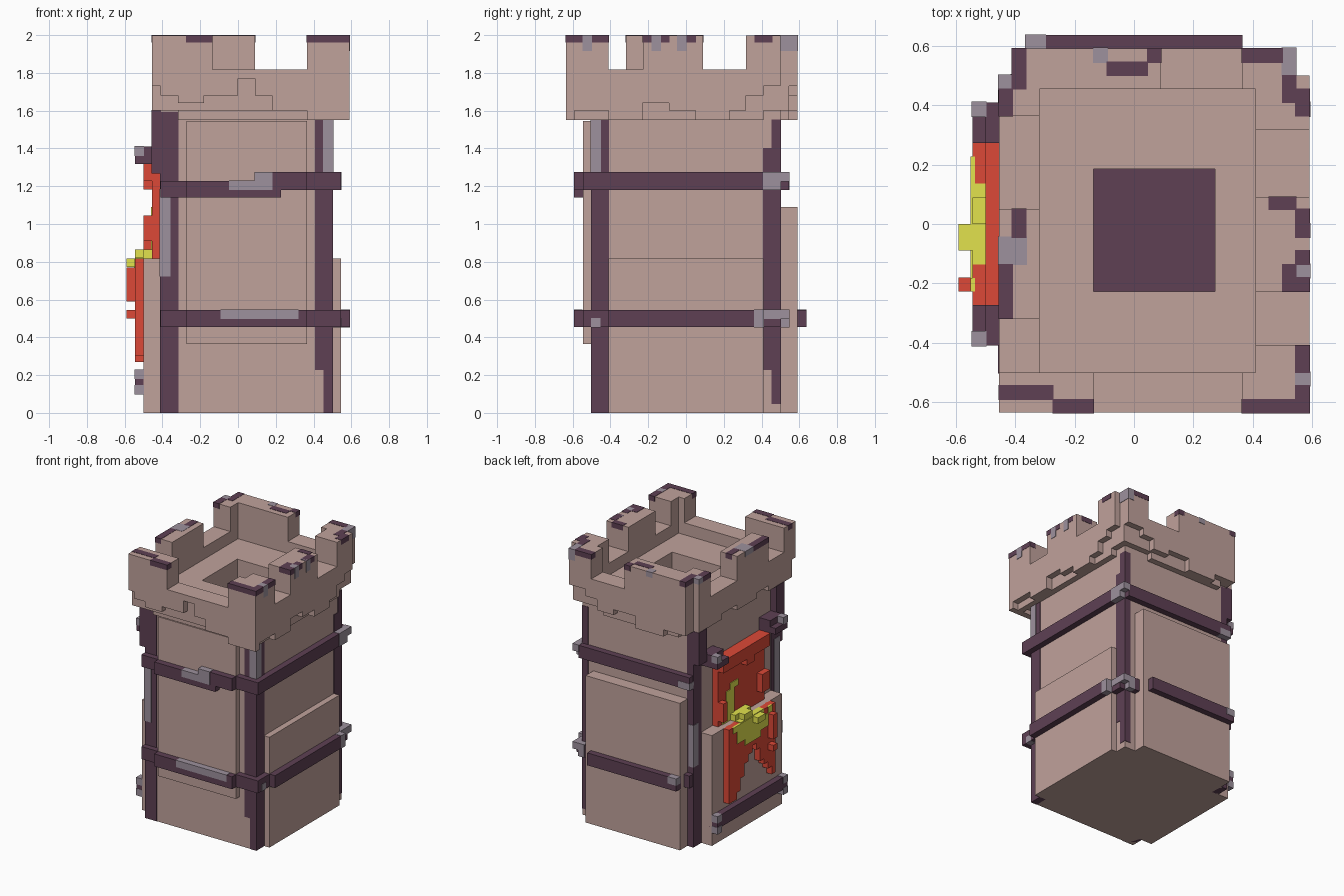
import bpy, bmesh, math

V = 1 / 22  # size of one block


def mat(name, c):
    m = bpy.data.materials.new(name)
    m.diffuse_color = (*c, 1)
    return m


STONE = mat("pale_stone", (0.53, 0.36, 0.33))
WOOD = mat("dark_plum", (0.112, 0.051, 0.088))
GREY = mat("worn_grey", (0.34, 0.285, 0.34))
RED = mat("banner_red", (0.72, 0.066, 0.038))
YELLOW = mat("emblem_yellow", (0.76, 0.76, 0.075))


def boxes(name, material, items, grow=0.0):
    """One object from boxes given as (x0, x1, y0, y1, z0, z1)."""
    bm = bmesh.new()
    for x0, x1, y0, y1, z0, z1 in items:
        r = bmesh.ops.create_cube(bm, size=1)
        for v in r["verts"]:
            v.co.x = x0 - grow if v.co.x < 0 else x1 + grow
            v.co.y = y0 - grow if v.co.y < 0 else y1 + grow
            v.co.z = max(0, z0 - grow) if v.co.z < 0 else min(2, z1 + grow)
    me = bpy.data.meshes.new(name)
    bm.to_mesh(me)
    bm.free()
    me.materials.append(material)
    ob = bpy.data.objects.new(name, me)
    bpy.context.collection.objects.link(ob)
    return ob


# tower body and raised wall panels
boxes("tower_body", STONE, [(-.41, .5, -.5, .5, 0, 1.45)])
boxes("wall_panels", STONE, [
    (-.273, .364, -.545, -.49, .364, 1.545),
    (.49, .545, -.41, .41, 0, .818),
    (-.364, .41, .49, .591, 0, 1.09),
    (-.5, -.40, -.41, .41, 0, .818)])

# corner posts
boxes("corner_posts", WOOD, [
    (-.41, -.318, -.5, -.455, 0, 1.59),
    (-.41, -.364, -.5, -.41, 0, 1.59),
    (.455, .5, -.5, -.41, 0, 1.55),
    (.41, .5, -.5, -.455, .23, 1.55),
    (.455, .5, .455, .5, .05, 1.55),
    (.455, .5, .41, .5, .23, 1.4),
    (-.41, -.364, .41, .5, 0, 1.59),
    (-.455, -.41, .41, .5, 1.36, 1.6),
    (-.455, -.41, -.5, -.41, 1.27, 1.6)], .003)
boxes("post_wear", GREY, [
    (-.41, -.364, -.5, -.45, .727, 1.18),
    (.455, .5, -.5, -.455, 1.27, 1.55),
    (-.41, -.38, .455, .5, .6, .9)], .006)

# horizontal bands round the tower
boxes("bands", WOOD, [
    (-.273, .227, -.591, -.5, 1.14, 1.227),
    (-.41, -.273, -.545, -.5, 1.14, 1.227),
    (.18, .364, -.591, -.5, 1.182, 1.273),
    (.364, .545, -.545, -.5, 1.182, 1.273),
    (.5, .545, -.5, .5, 1.182, 1.273),
    (-.41, .5, .5, .545, 1.182, 1.273),
    (-.273, .364, -.591, -.5, .455, .545),
    (-.41, .545, -.545, -.5, .455, .545),
    (.5, .591, -.41, .41, .455, .545),
    (.5, .545, -.5, .5, .455, .545),
    (-.364, .364, .58, .636, .455, .545),
    (-.41, .5, .5, .545, .455, .545)], .001)
boxes("band_wear", GREY, [
    (-.045, .18, -.591, -.55, 1.182, 1.227),
    (.09, .18, -.591, -.55, 1.227, 1.273),
    (-.09, .318, -.591, -.55, .5, .545),
    (.5, .545, .41, .5, 1.182, 1.273),
    (.5, .545, .5, .545, 1.227, 1.273),
    (.5, .545, -.5, -.455, .455, .5),
    (.545, .591, .364, .41, .455, .545),
    (.5, .545, .41, .545, .5, .545),
    (.455, .5, .5, .545, .455, .545),
    (-.41, -.32, .5, .545, 1.182, 1.227),
    (-.364, -.30, .591, .636, .5, .545)], .003)

# crown: core round the stair well, then the parapet ring
wx0, wx1, wy0, wy1 = -.136, .273, -.227, .186


def ring(ox0, ox1, oy0, oy1, ix0, ix1, iy0, iy1, z0, z1):
    return [(ox0, ox1, oy0, iy0, z0, z1), (ox0, ox1, iy1, oy1, z0, z1),
            (ox0, ix0, iy0, iy1, z0, z1), (ix1, ox1, iy0, iy1, z0, z1)]


boxes("crown_core", STONE,
      ring(-.41, .5, -.5, .5, wx0, wx1, wy0, wy1, 1.45, 1.73))
boxes("stair_well_floor", WOOD, [(wx0, wx1, wy0, wy1, 1.44, 1.46)])
boxes("parapet", STONE,
      ring(-.41, .545, -.591, .545, -.318, .41, -.5, .455, 1.6, 1.818))

# ragged outer skin of the parapet: (start, end, bottom)
front = [(-.455, -.41, 1.73), (-.41, -.318, 1.68), (-.318, -.18, 1.64), (-.18, 0, 1.68),
         (0, .09, 1.77), (.09, .18, 1.68), (.18, .364, 1.6), (.364, .591, 1.55)]
right = [(-.591, -.41, 1.6), (-.41, -.23, 1.55), (-.23, -.09, 1.64), (-.09, .05, 1.6),
         (.05, .23, 1.55), (.23, .318, 1.6), (.318, .41, 1.68), (.41, .5, 1.73)]
back = [(-.41, -.23, 1.6), (-.23, 0, 1.55), (0, .18, 1.64), (.18, .318, 1.6),
        (.318, .41, 1.68), (.41, .545, 1.73)]
left = [(-.591, -.32, 1.6), (-.32, -.18, 1.64), (-.18, .05, 1.6), (.05, .23, 1.64),
        (.23, .5, 1.6)]
skin = [(a, b, -.636, -.59, z, 1.818) for a, b, z in front]
skin += [(.54, .591, a, b, z, 1.818) for a, b, z in right]
skin += [(a, b, .54, .591, z, 1.818) for a, b, z in back]
skin += [(-.455, -.40, a, b, z, 1.818) for a, b, z in left]
skin += [(.5, .545, -.591, .41, 1.55, 1.6), (-.318, .5, -.545, -.5, 1.55, 1.6),
         (-.32, .3, .5, .545, 1.55, 1.6)]
boxes("parapet_skin", STONE, skin)

# merlons
M0, M1 = 1.80, 1.998
boxes("merlons", STONE, [
    (-.455, -.136, -.636, -.5, M0, M1),
    (.364, .591, -.636, -.5, M0, M1), (.41, .591, -.5, -.41, M0, M1),
    (.41, .591, -.227, .09, M0, M1),
    (.41, .545, .318, .591, M0, M1), (.545, .591, .318, .5, M0, M1),
    (.364, .41, .455, .591, M0, M1),
    (-.136, .09, .455, .591, M0, M1),
    (-.41, -.136, .455, .591, M0, M1), (-.455, -.318, .364, .5, M0, M1),
    (-.455, -.318, -.318, .05, M0, M1)])

# dark and worn caps on the merlons
C = 1.964
boxes("merlon_caps", WOOD, [
    (-.455, -.273, -.591, -.545, C, 2), (-.273, -.136, -.636, -.591, C, 2),
    (.364, .591, -.636, -.591, C, 2), (.545, .591, -.5, -.41, C, 2),
    (.545, .591, -.591, -.545, C, 2),
    (.455, .545, .05, .09, C, 2), (.545, .591, -.045, .05, C, 2),
    (.5, .545, -.227, -.136, C, 2), (.545, .591, -.227, -.18, C, 2),
    (.545, .591, -.136, -.09, C, 2),
    (.364, .5, .545, .591, C, 2), (.5, .545, .41, .5, C, 2),
    (.545, .591, .364, .455, C, 2),
    (-.09, .045, .5, .545, C, 2), (.045, .09, .545, .591, C, 2),
    (-.41, -.364, .455, .591, C, 2), (-.455, -.41, .364, .455, C, 2),
    (-.41, -.364, -.045, .05, C, 2), (-.455, -.41, -.318, -.136, C, 2)], .002)
boxes("cap_wear", GREY, [
    (.545, .591, -.545, -.5, 1.92, 2), (.545, .591, -.045, .0, 1.92, 2),
    (.545, .591, -.18, -.136, 1.92, 2),
    (.5, .545, .5, .591, 1.92, 2), (-.136, -.09, .545, .591, C, 2),
    (-.455, -.41, .455, .5, C, 2), (-.41, -.364, -.136, -.045, C, 2),
    (-.455, -.41, -.136, -.045, C, 2)], .003)

# banner poles on the left side
ends = [(.273, .41), (-.41, -.273)]
boxes("banner_poles", WOOD,
      [(-.5, -.41, a, b, 1.318, 1.41) for a, b in ends]
      + [(-.545, -.5, a, b, 1.318, 1.364) for a, b in ends]
      + [(-.545, -.41, -.41, .41, .136, .227)])
boxes("pole_wear", GREY,
      [(-.545, -.5, s * .386 - .023, s * .386 + .023, z, z + .045)
       for s in (-1, 1) for z in (1.364, .182, .1)], .003)

# banner: upper cloth on the wall, lower cloth over the panel with a torn tail
tail = [.27, .27, .32, .41, .5, .55, .6, .55, .45, .41, .36, .3]
cloth = [(-.455, -.40, -.273, .273, .8, 1.273),
         (-.5, -.41, -.273, .273, 1.227, 1.318),
         (-.5, -.45, -.273, -.182, .91, 1.045), (-.5, -.45, .227, .273, .86, 1.0),
         (-.591, -.54, -.227, -.18, .5, .545), (-.591, -.54, -.227, -.18, .59, .77),
         (-.5, -.45, -.09, .0, 1.182, 1.23)]
for i, z in enumerate(tail):
    cloth.append((-.545, -.495, .273 - (i + 1) * V, .273 - i * V, z, .818))
boxes("banner", RED, cloth)

# crescent on the banner, made of blocks: a disc less a shifted disc
cells = []
for i in range(-6, 6):
    for k in range(13, 26):
        y, z = (i + .5) * V, (k + .5) * V
        if math.hypot(y, z - .87) < .23 and math.hypot(y + .085, z - .95) > .18:
            x = -.545 if z < .818 else -.455
            cells.append((x - .006, x + .01, i * V, (i + 1) * V, k * V, (k + 1) * V))
boxes("crescent", YELLOW, cells)
boxes("crescent_ridge", YELLOW, [
    (-.545, -.5, -.136, .136, .80, .822), (-.5, -.455, -.045, .136, .80, .864),
    (-.545, -.5, 0, .09, .81, .864),
    (-.591, -.54, -.09, 0, .773, .818)])
